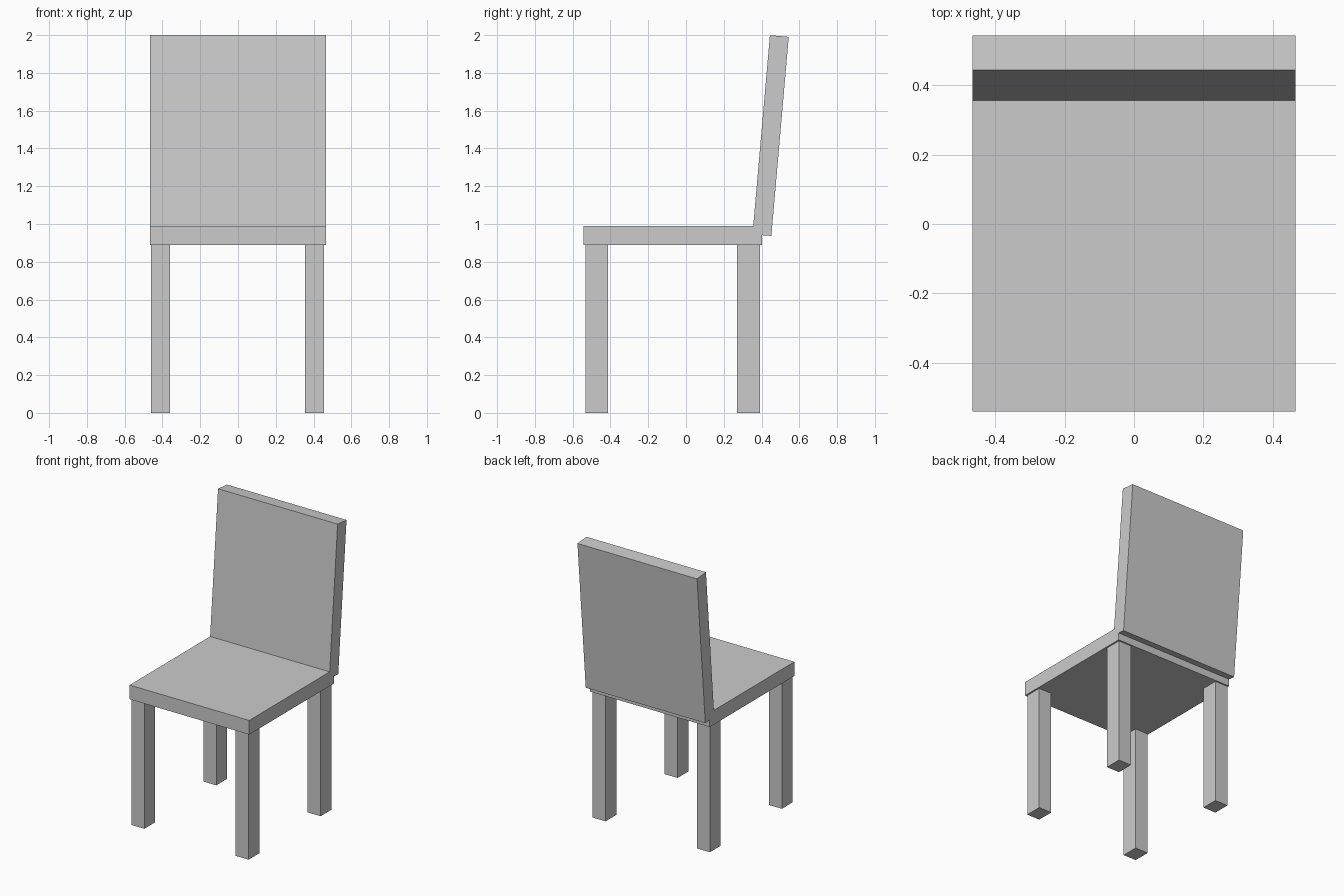
import bpy
import math

default_cube = bpy.data.objects.get("Cube")
if default_cube:
    bpy.data.objects.remove(default_cube, do_unlink=True)

# One plain grey for the whole chair
grey = bpy.data.materials.new("light_grey")
grey.use_nodes = True
colour = (0.6, 0.6, 0.6, 1)
grey.diffuse_color = colour
bsdf = next(n for n in grey.node_tree.nodes if n.type == "BSDF_PRINCIPLED")
bsdf.inputs["Base Color"].default_value = colour


def box(name, centre, size, tilt=0):
    """Add a box of the given size, tilted about x by degrees."""
    bpy.ops.mesh.primitive_cube_add(size=1, location=centre)
    part = bpy.context.object
    part.name = name
    part.scale = size
    part.rotation_euler.x = math.radians(tilt)
    part.data.materials.append(grey)
    return part


# Seat slab
SEAT_BOTTOM = 0.89
box("seat", (0, -0.07, SEAT_BOTTOM + 0.05), (0.934, 0.944, 0.1))

# Backrest leaning slightly backwards
box("backrest", (0, 0.448, 1.468), (0.934, 0.1, 1.058), tilt=-5)

# Four straight legs
for side, x in (("right", -0.41), ("left", 0.405)):
    for end, y in (("front", -0.472), ("back", 0.331)):
        box(f"{end}_{side}_leg", (x, y, SEAT_BOTTOM / 2), (0.101, 0.12, SEAT_BOTTOM))
